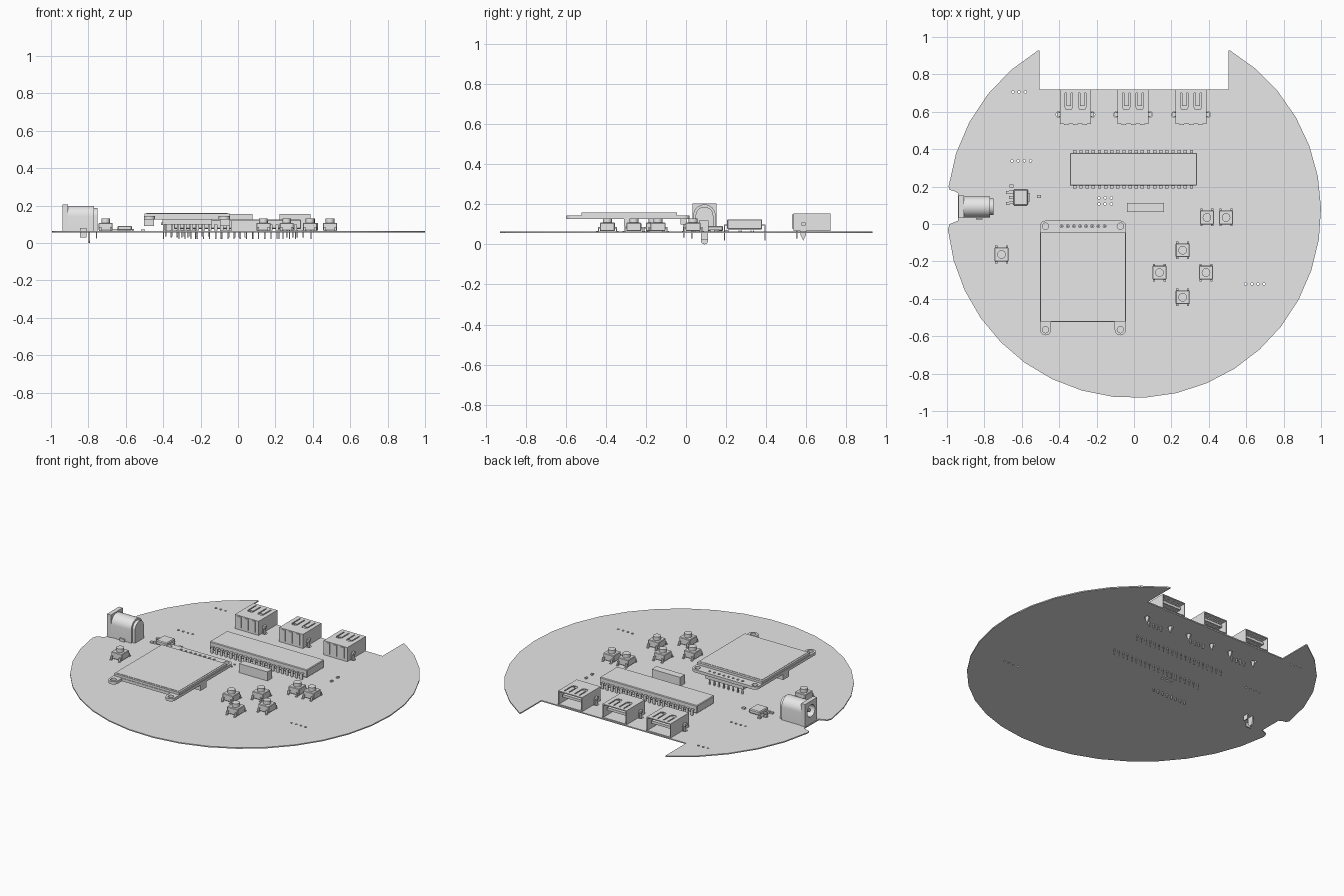
import bpy
import bmesh
from math import sin, cos, radians
from mathutils import Matrix, Vector

cube = bpy.data.objects.get("Cube")
if cube:
    bpy.data.objects.remove(cube)

grey = bpy.data.materials.new("light_grey")
grey.use_nodes = True
grey.diffuse_color = (0.8, 0.8, 0.8, 1)
grey.node_tree.nodes["Principled BSDF"].inputs["Base Color"].default_value = (0.8, 0.8, 0.8, 1)

BOARD_TOP = 0.063
parts = []


def add_object(name, mesh):
    mesh.name = name
    mesh.materials.clear()
    mesh.materials.append(grey)
    obj = bpy.data.objects.new(name, mesh)
    bpy.context.collection.objects.link(obj)
    parts.append(obj)
    return obj


def boxes(name, extents, bevel=0.0):
    """One mesh of axis-aligned boxes, each given as x0, x1, y0, y1, z0, z1."""
    bm = bmesh.new()
    for x0, x1, y0, y1, z0, z1 in extents:
        place = Matrix.Translation(((x0 + x1) / 2, (y0 + y1) / 2, (z0 + z1) / 2))
        size = Matrix.Diagonal((x1 - x0, y1 - y0, z1 - z0, 1))
        bmesh.ops.create_cube(bm, size=1, matrix=place @ size)
    if bevel:
        bmesh.ops.bevel(bm, geom=bm.edges[:], offset=bevel, segments=1, affect='EDGES')
    mesh = bpy.data.meshes.new(name)
    bm.to_mesh(mesh)
    bm.free()
    return add_object(name, mesh)


def arc(cx, cy, r, start, end, steps):
    angles = [radians(start + (end - start) * i / steps) for i in range(steps + 1)]
    return [(cx + r * cos(a), cy + r * sin(a)) for a in angles]


def circle(cx, cy, r, sides=16):
    return arc(cx, cy, r, 0, 360, sides)[:-1]


def plate(name, outlines, low, high, along_x=False):
    """Extrude filled outlines; enclosed ones become holes."""
    curve = bpy.data.curves.new(name, 'CURVE')
    curve.dimensions = '2D'
    curve.fill_mode = 'BOTH'
    curve.extrude = (high - low) / 2
    for points in outlines:
        spline = curve.splines.new('POLY')
        spline.points.add(len(points) - 1)
        for point, (u, v) in zip(spline.points, points):
            point.co = (u, v, 0, 1)
        spline.use_cyclic_u = True
    temp = bpy.data.objects.new(name + "_profile", curve)
    mesh = bpy.data.meshes.new_from_object(temp)
    bpy.data.objects.remove(temp)
    bpy.data.curves.remove(curve)
    mesh.transform(Matrix.Translation((0, 0, (low + high) / 2)))
    if along_x:
        mesh.transform(Matrix(((0, 0, 1, 0), (1, 0, 0, 0), (0, 1, 0, 0), (0, 0, 0, 1))))
    bm = bmesh.new()
    bm.from_mesh(mesh)
    bmesh.ops.remove_doubles(bm, verts=bm.verts, dist=0.00005)
    bmesh.ops.recalc_face_normals(bm, faces=bm.faces)
    bm.to_mesh(mesh)
    bm.free()
    return add_object(name, mesh)


def row(x, y, count, pitch):
    return [(x + i * pitch, y) for i in range(count)]


# Round circuit board with connector notches and drilled holes
usb_centres = (-0.313, -0.005, 0.305)
outline = [(0.505, 0.72), (0.505, 0.925)]
outline += arc(0, 0.07, 1, 59.3, -174.3, 24)
outline += [(-0.985, 0.0), (-0.96, 0.01), (-0.94, 0.018), (-0.94, 0.165), (-0.96, 0.175), (-0.985, 0.182)]
outline += arc(0, 0.07, 1, 172.5, 120.7, 5)
outline += [(-0.505, 0.925), (-0.505, 0.72)]
drills = row(-0.647, 0.705, 3, 0.033) + row(-0.652, 0.338, 4, 0.033)
drills += row(-0.187, 0.14, 3, 0.033) + row(-0.187, 0.107, 3, 0.033)
drills += row(0.597, -0.32, 4, 0.033)
holes = [circle(x, y, 0.007, 8) for x, y in drills]
holes += [circle(x + s * 0.088, 0.585, 0.016, 12) for x in usb_centres for s in (-1, 1)]
plate("circuit_board", [outline] + holes, 0.056, BOARD_TOP)

# Large dual in-line chip with twenty pins on each long side
boxes("main_chip", [(-0.343, 0.337, 0.205, 0.38, 0.075, 0.125)], 0.004)
pins = []
for x, _ in row(-0.316, 0, 20, 0.0328):
    for edge, out in ((0.205, -1), (0.38, 1)):
        far = edge + out * 0.016
        y0, y1 = sorted((edge, far))
        pins.append((x - 0.009, x + 0.009, y0, y1, 0.095, 0.1))
        y0, y1 = sorted((far - out * 0.005, far))
        pins.append((x - 0.009, x + 0.009, y0, y1, 0.066, 0.1))
        pins.append((x - 0.003, x + 0.003, y0, y1, 0.02, 0.066))
boxes("chip_pins", pins)

# Crystal block beside the chip
boxes("crystal_block", [(-0.037, 0.16, 0.065, 0.112, BOARD_TOP, 0.12)])

# Display module: carrier with four lugs, glass, screen and header
left, right, top, bottom, lug = -0.503, -0.043, 0.018, -0.595, 0.03
shape = arc(right - lug, top - lug, lug, 0, 90, 5) + arc(left + lug, top - lug, lug, 90, 180, 5)
shape += arc(left + lug, bottom + lug, lug, 180, 360, 10) + [(left + 2 * lug, -0.525)]
shape += [(right - 2 * lug, -0.525)] + arc(right - lug, bottom + lug, lug, 180, 360, 10)
header = row(-0.387, -0.012, 8, 0.0328)
mounts = [circle(x, y, 0.017) for x in (left + lug, right - lug) for y in (top - lug, bottom + lug)]
plate("display_carrier", [shape] + mounts + [circle(x, y, 0.008, 8) for x, y in header], 0.126, 0.144)
boxes("display_glass", [(-0.5, -0.046, -0.522, -0.045, 0.144, 0.158)])
boxes("display_screen", [(-0.489, -0.057, -0.51, -0.06, 0.158, 0.16)])
boxes("display_header", [(-0.405, -0.138, -0.027, 0.005, 0.1, 0.126)])
boxes("header_pins", [(x - 0.004, x + 0.004, y - 0.004, y + 0.004, 0.035, 0.135) for x, y in header])
boxes("display_supports", [(-0.503, -0.45, -0.31, -0.25, 0.09, 0.126),
                           (-0.096, -0.043, -0.31, -0.25, 0.09, 0.126)])

# Push buttons with round plungers and bent leads
buttons = [(0.39, 0.035), (0.492, 0.035), (0.26, -0.14), (0.136, -0.26),
           (0.385, -0.26), (0.26, -0.392), (-0.708, -0.163)]
for i, (x, y) in enumerate(buttons, 1):
    h = 0.037
    boxes(f"button_body_{i}", [(x - h, x + h, y - h, y + h, 0.066, 0.108)], 0.003)
    plate(f"button_plunger_{i}", [circle(x, y, 0.023)], 0.108, 0.13)
    leads = []
    for s in (-1, 1):
        for t in (-1, 1):
            px = x + s * 0.029
            for near, far, z0, z1 in ((h, 0.047, 0.08, 0.086), (0.043, 0.047, 0.066, 0.086),
                                      (0.043, 0.056, BOARD_TOP, 0.067)):
                y0, y1 = sorted((y + t * near, y + t * far))
                leads.append((px - 0.006, px + 0.006, y0, y1, z0, z1))
    boxes(f"button_leads_{i}", leads)

# USB sockets: open metal shells with slotted springs on the top
for i, x in enumerate(usb_centres, 1):
    w, back, front = 0.083, 0.535, 0.72
    shell = [(x - w, back), (x + w, back), (x + w, front), (x - w, front)]
    slots = []
    for s in (-1, 1):
        c, a, b = x + s * 0.036, 0.02, 0.013
        slots.append([(c - a, 0.7), (c - a, 0.625), (c - b, 0.612), (c + b, 0.612), (c + a, 0.625), (c + a, 0.7),
                      (c + b, 0.7), (c + b, 0.63), (c - b, 0.63), (c - b, 0.7)])
    plate(f"usb_shell_top_{i}", [shell] + slots, 0.149, 0.155)
    boxes(f"usb_shell_{i}", [
        (x - w, x + w, back, front, 0.066, 0.071),
        (x - w, x - w + 0.005, back, front, 0.066, 0.15),
        (x + w - 0.005, x + w, back, front, 0.066, 0.15),
        (x - w, x + w, back, back + 0.02, 0.066, 0.15)])
    boxes(f"usb_tongue_{i}", [(x - 0.065, x + 0.065, back, 0.7, 0.112, 0.128)])
    boxes(f"usb_contacts_{i}", [(x + k - 0.006, x + k + 0.006, back, 0.695, 0.109, 0.112)
                                for k in (-0.045, -0.015, 0.015, 0.045)])
    boxes(f"usb_back_tabs_{i}", [(x + k - 0.012, x + k + 0.012, back - 0.005, back, 0.08, 0.15)
                                 for k in (-0.05, 0, 0.05)])
    boxes(f"usb_pins_{i}", [(x + k - 0.004, x + k + 0.004, 0.548, 0.556, 0.03, 0.07)
                            for k in (-0.045, -0.013, 0.013, 0.045)])
    for side, s in (("right", -1), ("left", 1)):
        lo, hi = sorted((x + s * w, x + s * (w + 0.006)))
        leg = [(0.572, 0.1), (0.572, 0.045), (0.585, 0.02), (0.598, 0.045), (0.598, 0.1)]
        plate(f"usb_{side}_leg_{i}", [leg], lo, hi, along_x=True)
        lo, hi = sorted((x + s * w, x + s * (w + 0.016)))
        boxes(f"usb_{side}_spring_{i}", [(lo, hi, 0.575, 0.595, 0.095, 0.11)])

# Power socket: square flange, round-topped barrel, bore and solder tabs
jy, jz = 0.092, 0.143
bore = circle(jy, jz, 0.038, 24)
flange = [(0.032, BOARD_TOP), (0.152, BOARD_TOP), (0.152, 0.205), (0.032, 0.205)]
plate("power_socket_flange", [flange, bore], -0.937, -0.91, along_x=True)


def barrel(r):
    return [(jy - r, BOARD_TOP), (jy + r, BOARD_TOP)] + arc(jy, jz, r, 0, 180, 16)


plate("power_socket_barrel", [barrel(0.056), bore], -0.91, -0.79, along_x=True)
plate("power_socket_end", [barrel(0.056)], -0.79, -0.77, along_x=True)
plate("power_socket_cap", [barrel(0.044)], -0.77, -0.752, along_x=True)
plate("power_socket_pin", [circle(jy, jz, 0.012)], -0.925, -0.78, along_x=True)
tab = [(jy - 0.018, 0.07)] + arc(jy, 0.018, 0.018, 180, 360, 8) + [(jy + 0.018, 0.07)]
plate("power_socket_middle_tab", [tab], -0.8, -0.79, along_x=True)
boxes("power_socket_tabs", [(-0.76, -0.753, 0.075, 0.11, 0.025, 0.09),
                            (-0.845, -0.81, 0.024, 0.032, 0.03, 0.08)])

# Voltage regulator and small chip components
boxes("regulator_body", [(-0.645, -0.567, 0.1, 0.185, 0.066, 0.092)], 0.005)
boxes("regulator_leads", [(-0.667, -0.645, y - 0.007, y + 0.007, BOARD_TOP, 0.075) for y in (0.113, 0.142, 0.171)]
      + [(-0.567, -0.555, 0.12, 0.165, BOARD_TOP, 0.075)])
small = [(-0.675, 0.168), (-0.675, 0.11), (-0.655, 0.203), (-0.508, 0.148)]
boxes("small_components", [(x - 0.01, x + 0.01, y - 0.008, y + 0.008, BOARD_TOP, 0.072) for x, y in small])
boxes("chip_capacitors", [(0.458, 0.472, y + k - 0.003, y + k + 0.003, BOARD_TOP, 0.07)
                          for y in (0.33, 0.27) for k in (-0.006, 0.006)])

# Smooth the round parts while keeping hard edges
bpy.ops.object.select_all(action='DESELECT')
for obj in parts:
    obj.select_set(True)
bpy.context.view_layer.objects.active = parts[0]
bpy.ops.object.shade_smooth_by_angle(angle=radians(30))
